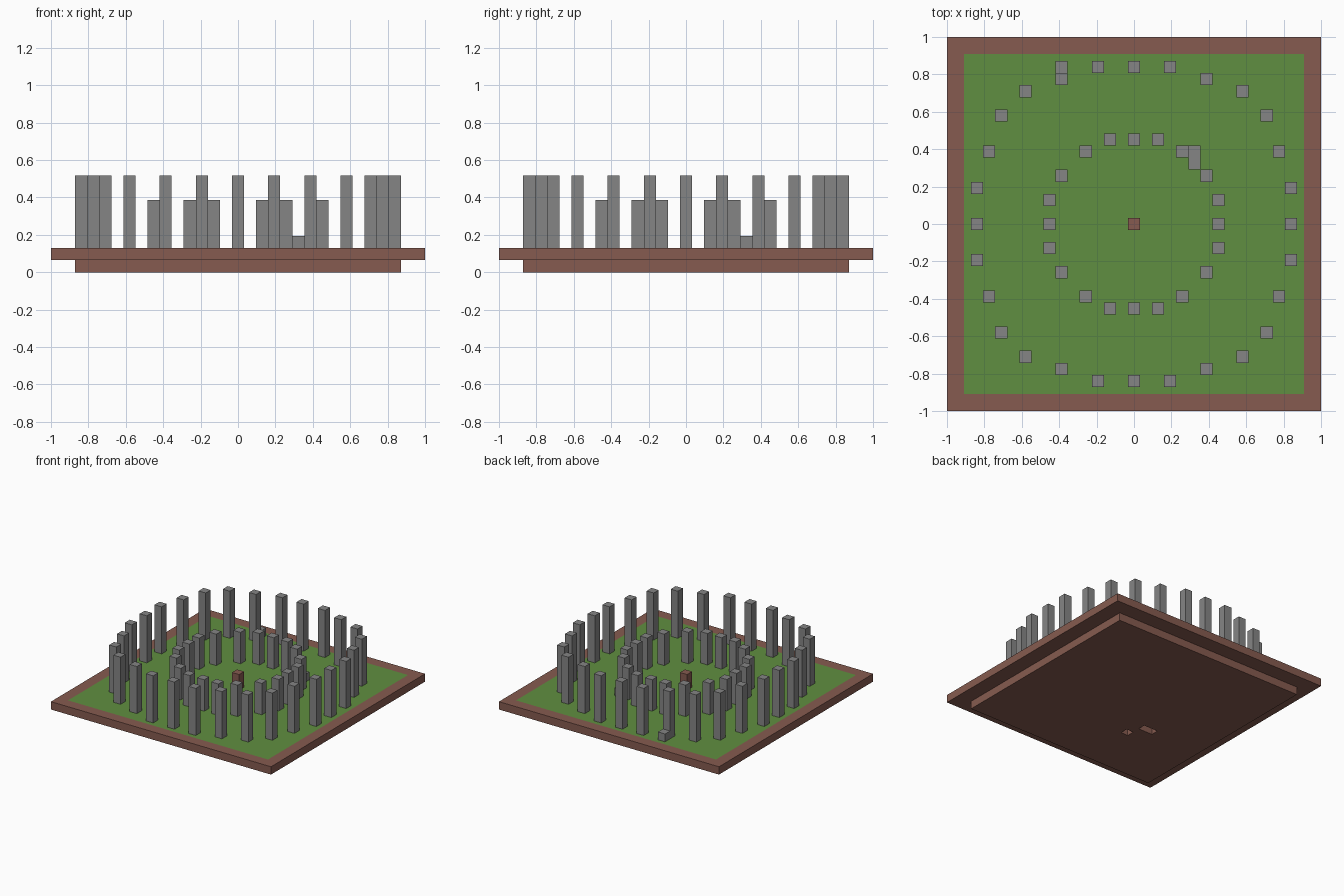
import bpy
import bmesh
from mathutils import Matrix, Vector

U = 2 / 31  # one block of the grid

cube = bpy.data.objects.get("Cube")
if cube:
    bpy.data.objects.remove(cube, do_unlink=True)


def material(name, rgb):
    mat = bpy.data.materials.new(name)
    mat.use_nodes = True
    mat.diffuse_color = (*rgb, 1)
    mat.node_tree.nodes["Principled BSDF"].inputs["Base Color"].default_value = (*rgb, 1)
    return mat


earth = material("earth_brown", (0.24, 0.105, 0.08))
grass = material("grass_green", (0.117, 0.275, 0.052))
stone = material("stone_grey", (0.235, 0.235, 0.235))


def add_box(bm, x, y, z, w, d, h):
    """Box centred on x, y with its base at z, all in blocks."""
    place = Matrix.Translation(Vector((x, y, z + h / 2)) * U)
    bmesh.ops.create_cube(bm, size=U, matrix=place @ Matrix.Diagonal((w, d, h, 1)))


def make(name, bm, *mats):
    mesh = bpy.data.meshes.new(name)
    bm.to_mesh(mesh)
    bm.free()
    obj = bpy.data.objects.new(name, mesh)
    bpy.context.collection.objects.link(obj)
    for mat in mats:
        mesh.materials.append(mat)
    return obj


def box(name, mat, *dims):
    bm = bmesh.new()
    add_box(bm, *dims)
    return make(name, bm, mat)


# Upper slab with a lawn inset in its top face
bm = bmesh.new()
add_box(bm, 0, 0, 1, 31, 31, 1)
bm.normal_update()
lawn = [f for f in bm.faces if f.normal.z > 0.5]
bmesh.ops.inset_region(bm, faces=lawn, thickness=2 * U)
for face in lawn:
    face.material_index = 1
make("ground_slab", bm, earth, grass)

# Lower slab with two small pits in its underside
base = box("foundation", earth, 0, 0, 0, 27, 27, 1)
pits = {"single_pit_cutter": (-4, -6, -1, 1, 1, 3),
        "double_pit_cutter": (-5.5, -4, -1, 2, 1, 3)}
for name, dims in pits.items():
    cutter = box(name, earth, *dims)
    cutter.hide_render = True
    cutter.display_type = "WIRE"
    cutter.hide_set(True)
    cut = base.modifiers.new(name, "BOOLEAN")
    cut.operation = "DIFFERENCE"
    cut.solver = "EXACT"
    cut.object = cutter


def stone_ring(name, spots, height):
    """Repeat the spots of one quarter around all four sides."""
    bm = bmesh.new()
    for x, y in spots:
        for _ in range(4):
            add_box(bm, x, y, 2, 1, 1, height)
            x, y = -y, x
    make(name, bm, stone)


# Standing stones
stone_ring("outer_stones", [(0, 13), (3, 13), (6, 12), (9, 11), (11, 9), (12, 6), (13, 3)], 6)
stone_ring("inner_stones", [(0, 7), (2, 7), (4, 6), (6, 4), (7, 2)], 4)

# Fallen stones and the central altar
box("fallen_inner_stone", stone, 5, 5.5, 2, 1, 2, 1)
box("fallen_outer_stone", stone, -6, 13, 2, 1, 1, 1)
box("altar", earth, 0, 0, 2, 1, 1, 2)
